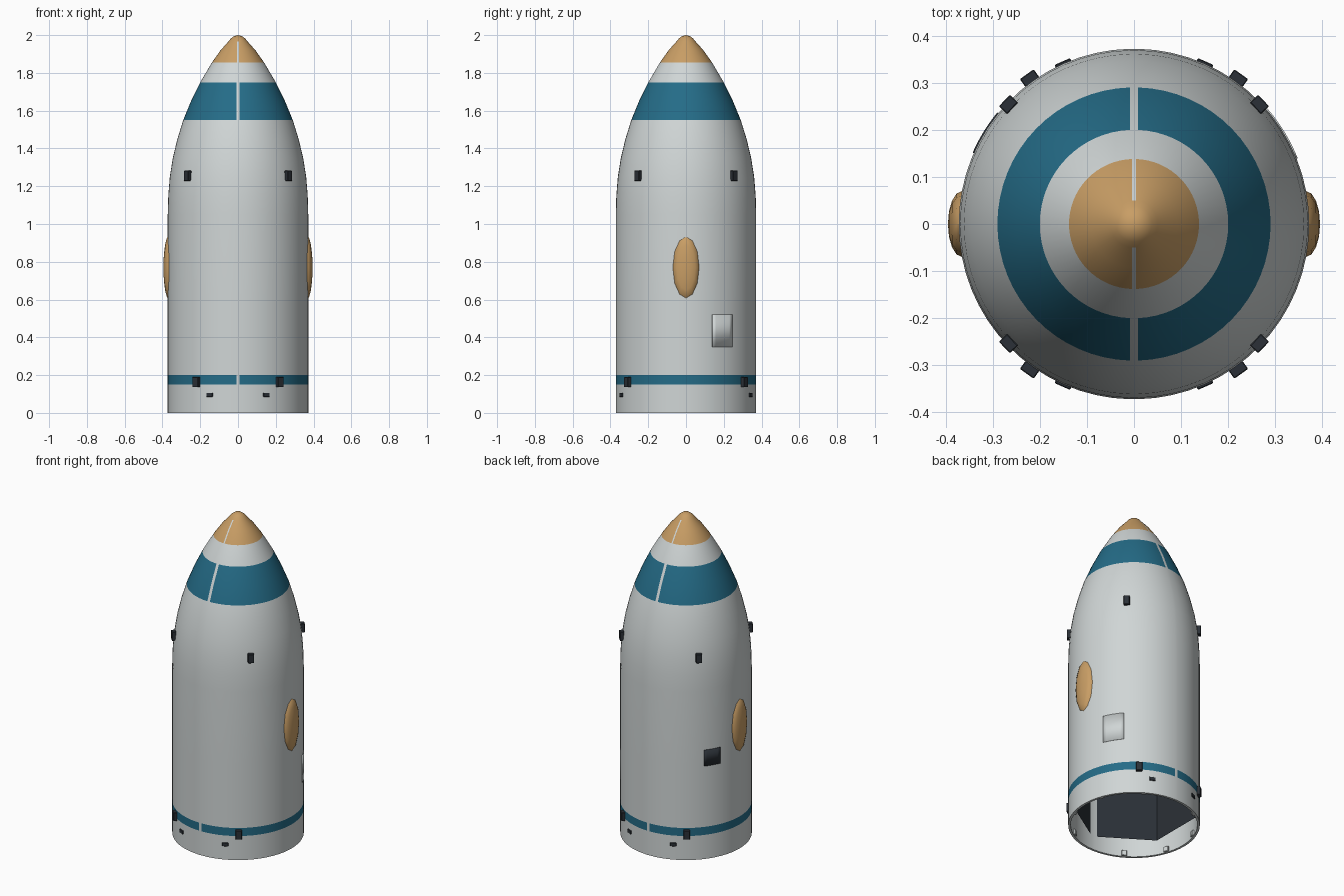
import bpy, bmesh
from math import sin, cos, asin, pi, radians
from mathutils import Matrix

cube = bpy.data.objects.get("Cube")
if cube:
    bpy.data.objects.remove(cube, do_unlink=True)


def material(name, rgb):
    m = bpy.data.materials.new(name)
    m.use_nodes = True
    m.diffuse_color = (*rgb, 1)
    m.node_tree.nodes["Principled BSDF"].inputs["Base Color"].default_value = (*rgb, 1)
    return m


WHITE = material("off white", (0.63, 0.67, 0.67))
BLUE = material("teal blue", (0.018, 0.15, 0.245))
TAN = material("tan", (0.58, 0.34, 0.13))
DARK = material("charcoal", (0.024, 0.03, 0.038))


def finish(name, bm, mats, smooth=None):
    """Turn a bmesh into an object, smooth below the given angle."""
    me = bpy.data.meshes.new(name)
    bm.to_mesh(me)
    bm.free()
    for m in mats:
        me.materials.append(m)
    if smooth:
        for p in me.polygons:
            p.use_smooth = True
        me.set_sharp_from_angle(angle=radians(smooth))
    ob = bpy.data.objects.new(name, me)
    bpy.context.collection.objects.link(ob)
    return ob


def revolve(bm, profile, n, gap, close, rule=None):
    """Sweep (radius, z) as two halves that meet at front and back seams."""
    rings = []
    for r, z in profile:
        d = gap(r, z)
        half = [d + (pi - 2 * d) * i / n for i in range(n + 1)]
        rings.append([bm.verts.new((r * sin(t), -r * cos(t), z))
                      for t in half + [pi + h for h in half]])
    count = 2 * n + 2
    for lo, hi in zip(rings, rings[1:]):
        for i in range(count):
            seam = i in (n, count - 1)
            if seam and not close:
                continue
            j = (i + 1) % count
            f = bm.faces.new((lo[i], lo[j], hi[j], hi[i]))
            if rule:
                f.material_index = rule(f.calc_center_median().z, seam)
    bmesh.ops.remove_doubles(bm, verts=bm.verts, dist=1e-5)


# Hollow shell: straight barrel, curved nose, rounded tip
R = 0.372
outer = [(R, 0), (R, 0.15), (R, 0.20), (R, 0.6), (R, 1.05), (0.369, 1.15),
         (0.361, 1.25), (0.345, 1.35), (0.321, 1.45), (0.29, 1.55),
         (0.249, 1.65), (0.20, 1.75), (0.138, 1.855), (0.092, 1.92),
         (0.05, 1.967), (0.038, 1.982), (0.022, 1.994), (0, 2)]
inner = [(0, 1.93)] + [(r - 0.014, z) for r, z in reversed(outer[:13])]


def seam_angle(r, z):
    width = 0.0085 if z < 1.8 else 0.004
    return asin(min(width / r, 0.08)) if r > 0 else 0.05


def paint(z, seam):
    if z > 1.967:
        return 2
    if seam:
        return 0
    if z > 1.855:
        return 2
    return 1 if 1.55 < z < 1.75 or 0.15 < z < 0.20 else 0


bm = bmesh.new()
revolve(bm, outer, 32, seam_angle, True, paint)
finish("fairing_shell", bm, [WHITE, BLUE, TAN], 35)

bm = bmesh.new()
revolve(bm, inner, 32, seam_angle, True)
revolve(bm, [inner[-1], outer[0]], 32, seam_angle, True)
finish("inner_wall", bm, [WHITE], 35)

# Faceted lining, three flat panels on each half
lining = [(r - 0.018, z) for r, z in reversed(outer[4:13])] + [(0.354, 0.09)]
bm = bmesh.new()
revolve(bm, lining, 3, lambda r, z: radians(4), False)
finish("inner_lining", bm, [DARK])


def place(az, r, z):
    """Frame on the shell: azimuth counted from the front towards +x."""
    return Matrix.Rotation(az, 4, 'Z') @ Matrix.Translation((0, -r, z))


def box(name, az, r, z, size, mat):
    bm = bmesh.new()
    bmesh.ops.create_cube(bm, size=1)
    bmesh.ops.scale(bm, vec=size, verts=bm.verts)
    bmesh.ops.bevel(bm, geom=bm.edges[:], offset=0.002, segments=1, affect='EDGES')
    bmesh.ops.transform(bm, matrix=place(az, r, z), verts=bm.verts)
    return finish(name, bm, [mat])


# Vent blocks and latches, repeated in all four quarters
for label, a in (("front_left", 1), ("front_right", -1),
                 ("back_left", 1), ("back_right", -1)):
    def turn(deg):
        t = radians(deg)
        return a * (t if label.startswith("front") else pi - t)
    box("upper_block_" + label, turn(46.4), 0.368, 1.255, (0.034, 0.024, 0.055), DARK)
    box("lower_block_" + label, turn(35.6), 0.379, 0.163, (0.036, 0.024, 0.054), DARK)
    box("small_latch_" + label, turn(23.8), 0.371, 0.095, (0.036, 0.012, 0.022), DARK)
    for k, deg in enumerate((31, 71)):
        box(f"rim_bracket_{k}_{label}", turn(deg), 0.353, 0.018,
            (0.03, 0.014, 0.032), WHITE)


# Curved access plates on the sides
def plate(name, az, width, z0, z1, mat):
    bm = bmesh.new()
    n, r = 6, R + 0.0025
    rows = []
    for z in (z0, z1):
        ts = [az + width / r * (i / n - 0.5) for i in range(n + 1)]
        rows.append([bm.verts.new((r * sin(t), -r * cos(t), z)) for t in ts])
    for i in range(n):
        bm.faces.new((rows[0][i], rows[0][i + 1], rows[1][i + 1], rows[1][i]))
    ob = finish(name, bm, [mat], 30)
    solid = ob.modifiers.new("thickness", 'SOLIDIFY')
    solid.thickness = 0.005
    solid.offset = -1


plate("access_door", radians(121.5), 0.125, 0.35, 0.52, WHITE)
plate("dark_panel", radians(-121.5), 0.10, 0.58, 0.68, DARK)

# Oval side pods
for side, s in (("left", 1), ("right", -1)):
    bm = bmesh.new()
    bmesh.ops.create_uvsphere(bm, u_segments=12, v_segments=8, radius=1)
    m = (Matrix.Translation((s * 0.365, 0, 0.77))
         @ Matrix.Diagonal((0.03, 0.07, 0.17, 1))
         @ Matrix.Rotation(pi / 2, 4, 'Y'))
    bmesh.ops.transform(bm, matrix=m, verts=bm.verts)
    finish("side_pod_" + side, bm, [TAN], 40)
